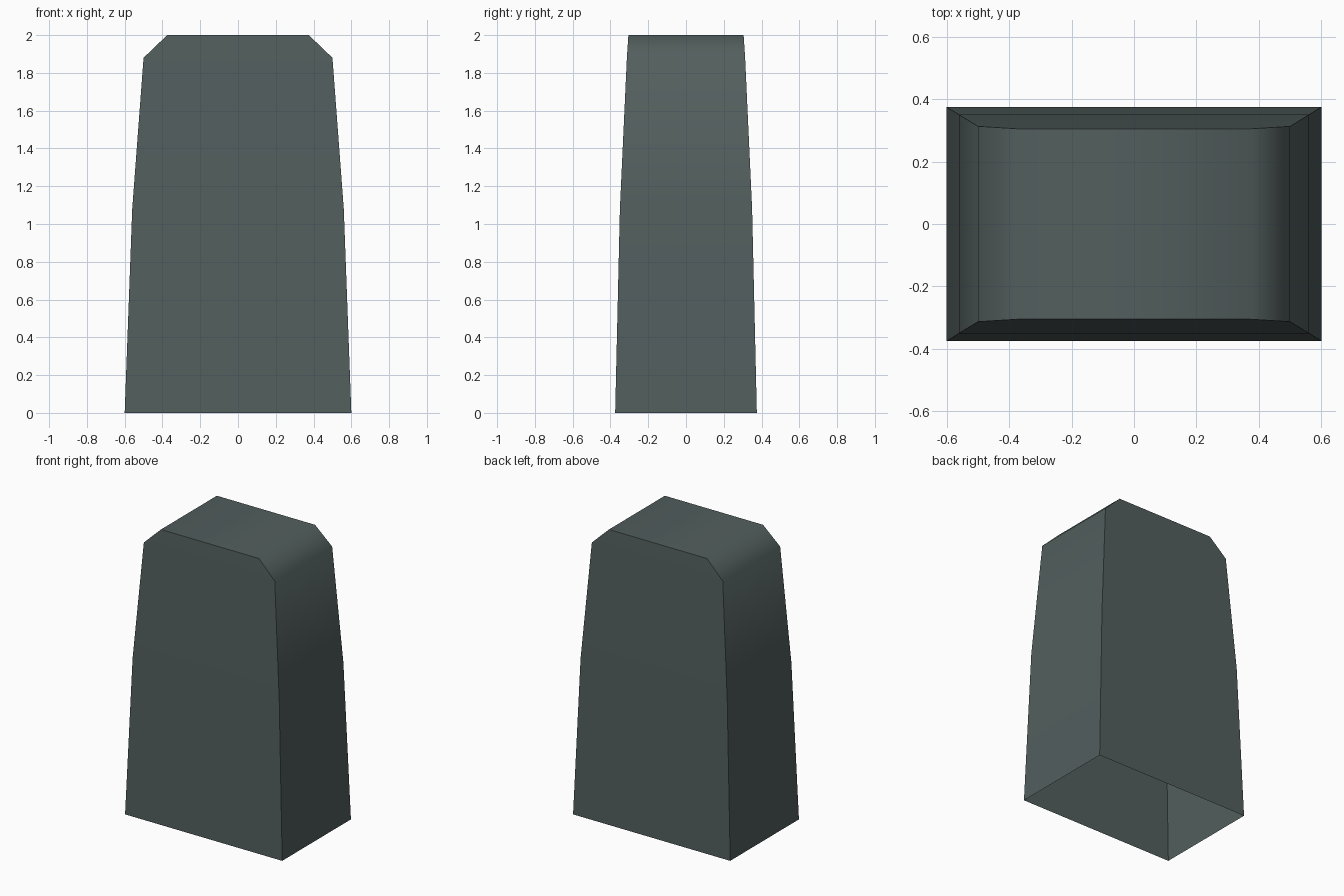
import bpy, bmesh, math

if "Cube" in bpy.data.objects:
    bpy.data.objects.remove(bpy.data.objects["Cube"])

# One flat grey-green stone colour
stone = bpy.data.materials.new("dark_grey_green_stone")
stone.diffuse_color = (0.085, 0.113, 0.111, 1)
stone.use_nodes = True
stone.node_tree.nodes["Principled BSDF"].inputs["Base Color"].default_value = stone.diffuse_color

# Tapered shell, open underneath: (half width, half depth, height) per ring
RINGS = [(0.6, 0.375, 0), (0.56, 0.35, 1.08), (0.5, 0.313, 1.88), (0.375, 0.305, 2)]

bm = bmesh.new()
loops = [[bm.verts.new((sx * w, sy * d, z)) for sx, sy in ((-1, -1), (1, -1), (1, 1), (-1, 1))]
         for w, d, z in RINGS]
for low, high in zip(loops, loops[1:]):
    for i in range(4):
        j = (i + 1) % 4
        bm.faces.new((low[i], low[j], high[j], high[i]))
bm.faces.new(loops[-1])  # flat top

mesh = bpy.data.meshes.new("stone_slab")
bm.to_mesh(mesh)
bm.free()
mesh.materials.append(stone)
slab = bpy.data.objects.new("stone_slab", mesh)
bpy.context.collection.objects.link(slab)

# Soft shoulders, sharp corners
bpy.context.view_layer.objects.active = slab
slab.select_set(True)
bpy.ops.object.shade_smooth_by_angle(angle=math.radians(60))
